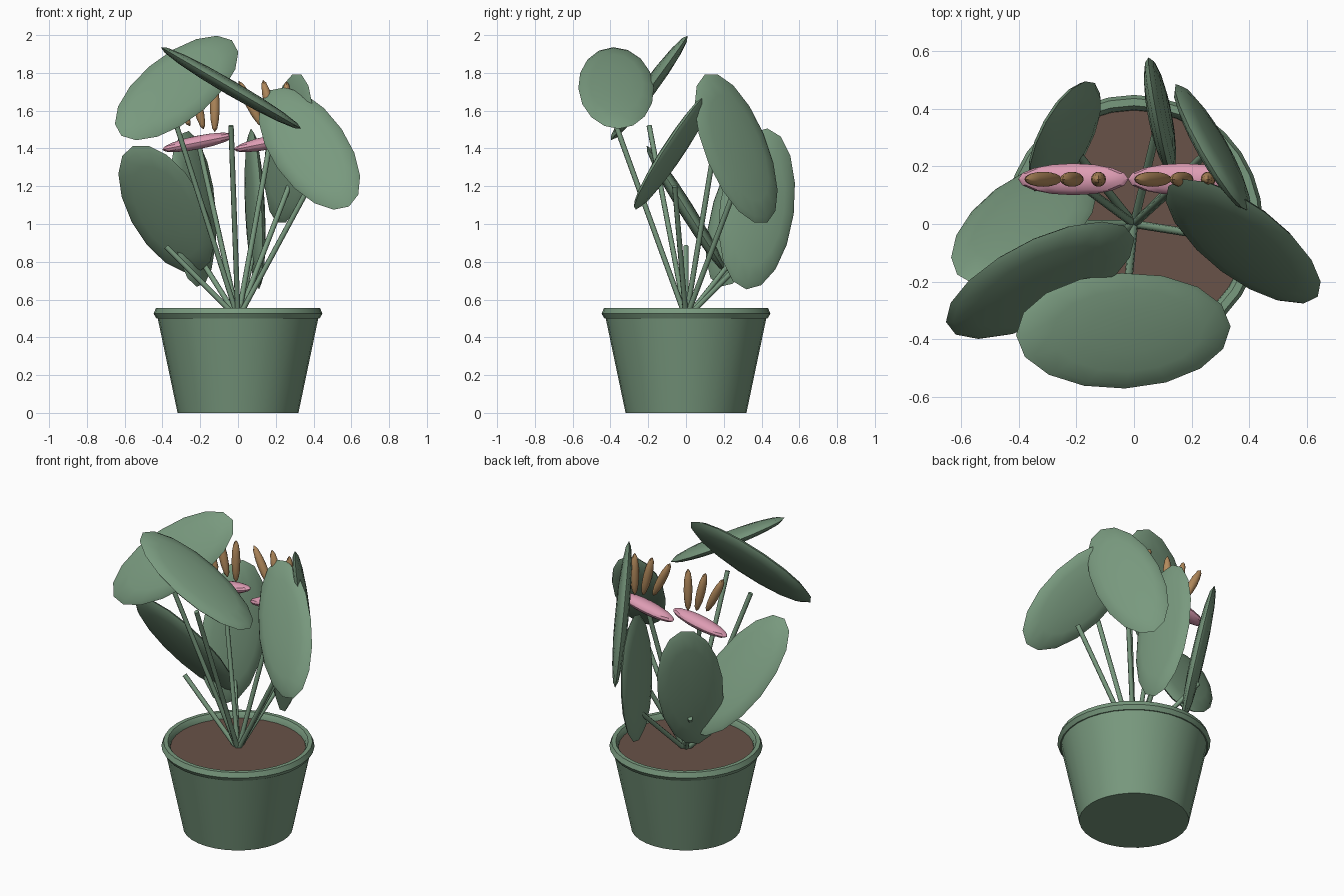
import bpy
import bmesh
from math import radians, sin, cos
from mathutils import Matrix, Vector

if "Cube" in bpy.data.objects:
    bpy.data.objects.remove(bpy.data.objects["Cube"], do_unlink=True)


def make_material(name, rgb):
    mat = bpy.data.materials.new(name)
    mat.use_nodes = True
    colour = (*rgb, 1)
    mat.diffuse_color = colour
    mat.node_tree.nodes["Principled BSDF"].inputs["Base Color"].default_value = colour
    return mat


green = make_material("sage green", (0.19, 0.32, 0.21))
soil_brown = make_material("soil brown", (0.14, 0.085, 0.065))
pink = make_material("petal pink", (0.72, 0.33, 0.45))
tan = make_material("stamen tan", (0.46, 0.26, 0.11))


def finish(name, bm, material, smooth_angle=30):
    """Turn a bmesh into a shaded, coloured object."""
    bmesh.ops.recalc_face_normals(bm, faces=bm.faces)
    mesh = bpy.data.meshes.new(name)
    bm.to_mesh(mesh)
    bm.free()
    mesh.materials.append(material)
    obj = bpy.data.objects.new(name, mesh)
    bpy.context.collection.objects.link(obj)
    bpy.ops.object.select_all(action='DESELECT')
    obj.select_set(True)
    bpy.context.view_layer.objects.active = obj
    bpy.ops.object.shade_smooth_by_angle(angle=radians(smooth_angle))
    return obj


def ellipsoid(name, centre, along, normal, size, material, segments=16, rings=8):
    """Stretched ball: size is half length, half width and half thickness."""
    u = Vector(along).normalized()
    v = Vector(normal).cross(u).normalized()
    n = u.cross(v)
    axes = Matrix((u, v, n)).transposed() @ Matrix.Diagonal(size)
    bm = bmesh.new()
    bmesh.ops.create_uvsphere(bm, u_segments=segments, v_segments=rings, radius=1,
                              matrix=Matrix.Translation(centre) @ axes.to_4x4())
    return finish(name, bm, material)


def stem(name, end, radius):
    """Straight stalk from the middle of the soil."""
    start, end = Vector((0, 0, 0.5)), Vector(end)
    path = end - start
    place = Matrix.Translation((start + end) / 2) @ path.to_track_quat('Z', 'Y').to_matrix().to_4x4()
    bm = bmesh.new()
    bmesh.ops.create_cone(bm, cap_ends=True, segments=8, radius1=radius, radius2=radius,
                          depth=path.length, matrix=place)
    return finish(name, bm, green, 50)


def lathe(name, profile, material, steps=32):
    """Spin a radius and height profile around the z axis."""
    bm = bmesh.new()
    verts = [bm.verts.new((r, 0, z)) for r, z in profile]
    edges = [bm.edges.new(pair) for pair in zip(verts, verts[1:])]
    bmesh.ops.spin(bm, geom=verts + edges, cent=(0, 0, 0), axis=(0, 0, 1),
                   angle=radians(360), steps=steps)
    bmesh.ops.remove_doubles(bm, verts=bm.verts, dist=0.0005)
    return finish(name, bm, material)


# Pot with a rolled rim, and the soil inside it
lathe("pot", [(0, 0), (0.32, 0), (0.425, 0.5), (0.432, 0.5), (0.447, 0.525),
              (0.435, 0.555), (0.41, 0.555), (0.396, 0.535), (0.392, 0.5)], green)
lathe("soil", [(0, 0.52), (0.394, 0.52)], soil_brown)

# Leaves: centre, direction of the long axis, facing
leaves = {
    "leaf_front_top": ((-0.037, -0.37, 1.72), (0.37, 0.015, -0.215), (0.5, 0, 0.86)),
    "leaf_right_top": ((-0.325, -0.195, 1.72), (0.68, 0.437, 0.587), (0.03, -1, 0.72)),
    "leaf_left_middle": ((0.378, -0.06, 1.4), (-0.49, 0.504, 0.72), (-0.22, -1, 0.54)),
    "leaf_back_left_middle": ((0.27, 0.265, 1.4), (0.153, -0.385, 0.91), (1, 0.7, 0.13)),
    "leaf_back_low": ((0.09, 0.375, 1.08), (-0.05, 0.13, 0.99), (1, 0.18, 0.04)),
    "leaf_back_right_low": ((-0.24, 0.3, 1.08), (-0.02, 0.12, 0.41), (0.8, -0.58, 0.2)),
    "leaf_right_low": ((-0.38, 0, 1.08), (-0.41, -0.483, 0.775), (0, 0.85, 0.53)),
}
for name, (centre, along, normal) in leaves.items():
    ellipsoid(name, centre, along, normal, (0.43, 0.2, 0.04), green)
    stem(name.replace("leaf", "leaf_stem"), Vector(centre) - Vector((0, 0, 0.2)), 0.014)

# Two flowers: a tilted pink bract carrying three fanned stamens
stamens = [(-0.105, 0.205, 27), (-0.005, 0.2, 14), (0.087, 0.19, 0)]
for side, x in (("right", -0.21), ("left", 0.17)):
    middle = Vector((x, 0.155, 1.432))
    stem("flower_stem_" + side, middle, 0.014)
    ellipsoid("bract_" + side, middle, (1, 0, 0.2), (0, 0, 1), (0.195, 0.055, 0.036), pink)
    for i, (dx, dz, lean) in enumerate(stamens):
        tilt = radians(lean)
        ellipsoid(f"stamen_{side}_{i + 1}", middle + Vector((dx, 0, dz)),
                  (-sin(tilt), 0, cos(tilt)), (0, 1, 0), (0.135, 0.026, 0.026), tan, 12, 8)
